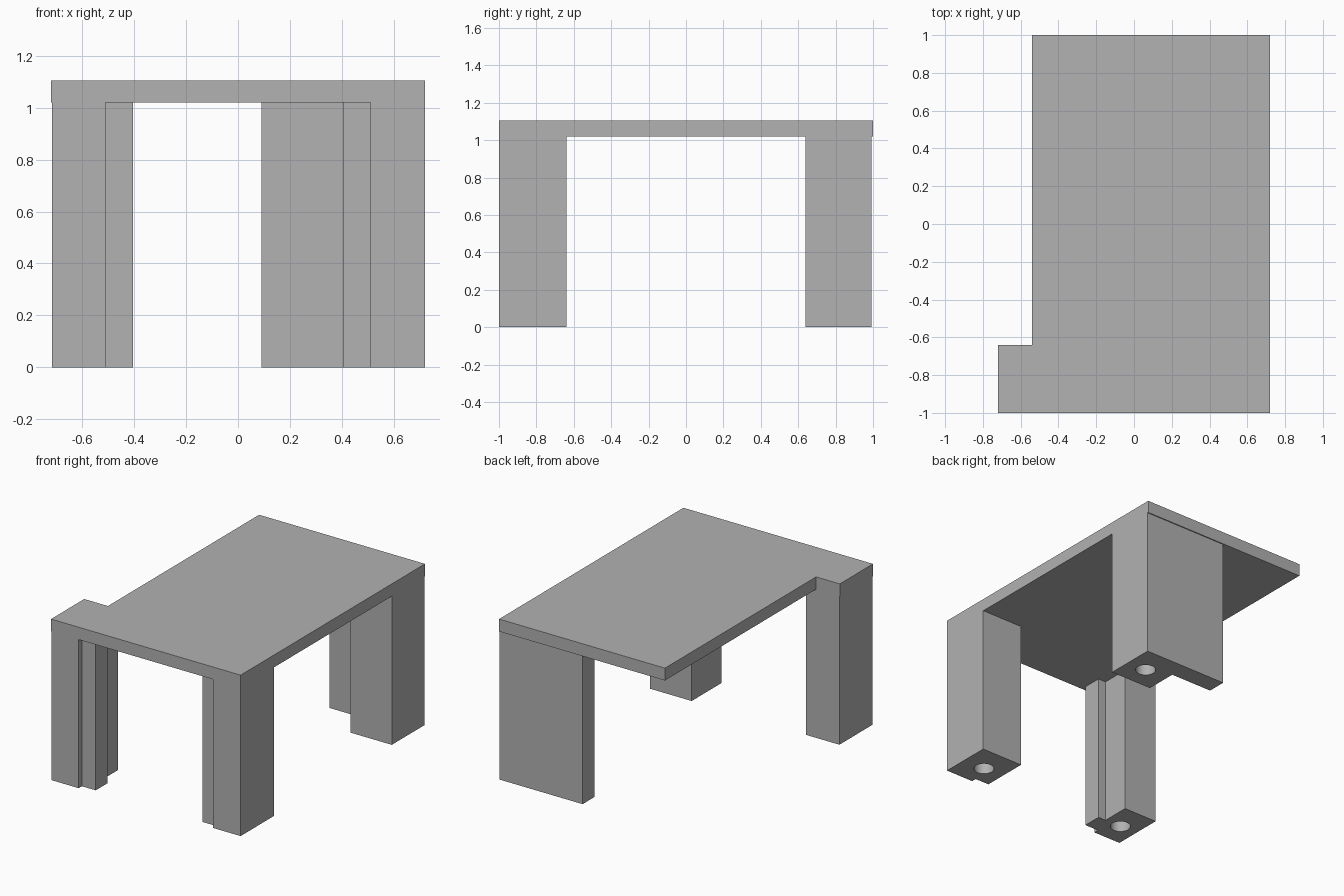
import bpy
import bmesh
from mathutils import Matrix

default_cube = bpy.data.objects.get("Cube")
if default_cube:
    bpy.data.objects.remove(default_cube, do_unlink=True)

SLAB_BOTTOM, SLAB_TOP = 1.02, 1.105
HOLE_RADIUS, HOLE_DEPTH = 0.064, 0.3

grey = bpy.data.materials.new("plain grey")
grey.use_nodes = True
colour = (0.445, 0.445, 0.445, 1)
grey.diffuse_color = colour
grey.node_tree.nodes["Principled BSDF"].inputs["Base Color"].default_value = colour


def add_object(name, bm):
    bmesh.ops.recalc_face_normals(bm, faces=bm.faces)
    mesh = bpy.data.meshes.new(name)
    bm.to_mesh(mesh)
    bm.free()
    mesh.materials.append(grey)
    obj = bpy.data.objects.new(name, mesh)
    bpy.context.collection.objects.link(obj)
    return obj


def prism(name, outline, bottom, top):
    """Extrude a plan outline straight up."""
    bm = bmesh.new()
    face = bm.faces.new([bm.verts.new((x, y, bottom)) for x, y in outline])
    result = bmesh.ops.extrude_face_region(bm, geom=[face])
    verts = [v for v in result["geom"] if isinstance(v, bmesh.types.BMVert)]
    bmesh.ops.translate(bm, verts=verts, vec=(0, 0, top - bottom))
    return add_object(name, bm)


def leg(name, outline, hole):
    """A leg with a round blind hole drilled up into its foot."""
    obj = prism(name, outline, 0, SLAB_BOTTOM)
    bm = bmesh.new()
    bmesh.ops.create_cone(bm, cap_ends=True, segments=32, radius1=HOLE_RADIUS,
                          radius2=HOLE_RADIUS, depth=2 * HOLE_DEPTH,
                          matrix=Matrix.Translation((*hole, 0)))
    cutter = add_object(name + "_hole_cutter", bm)
    cutter.hide_render = True
    cutter.hide_set(True)
    cut = obj.modifiers.new("foot hole", "BOOLEAN")
    cut.operation = "DIFFERENCE"
    cut.solver = "EXACT"
    cut.object = cutter
    # Bake the cut so the helper can go
    bpy.context.view_layer.objects.active = obj
    obj.select_set(True)
    bpy.ops.object.modifier_apply(modifier=cut.name)
    bpy.data.objects.remove(cutter, do_unlink=True)
    bpy.ops.object.shade_smooth_by_angle(angle=0.6)
    obj.select_set(False)


# Table top with a notched edge
prism("table_top", [(-0.72, -1), (0.72, -1), (0.72, 1), (-0.54, 1),
                    (-0.54, -0.64), (-0.72, -0.64)], SLAB_BOTTOM, SLAB_TOP)

# Front left leg, set back on its inner front corner
leg("front_left_leg", [(0.72, -1), (0.72, -0.64), (0.405, -0.64),
                       (0.405, -0.965), (0.51, -0.965), (0.51, -1)],
    (0.555, -0.83))

# Front right leg, stepped at both inner corners
leg("front_right_leg", [(-0.717, -1), (-0.51, -1), (-0.51, -0.965),
                        (-0.405, -0.965), (-0.405, -0.835), (-0.463, -0.835),
                        (-0.463, -0.64), (-0.717, -0.64)],
    (-0.587, -0.835))

# Back left leg, with a thin wing along the back edge
leg("back_left_leg", [(0.72, 0.993), (0.09, 0.993), (0.09, 0.863),
                      (0.405, 0.863), (0.405, 0.64), (0.72, 0.64)],
    (0.575, 0.8))
